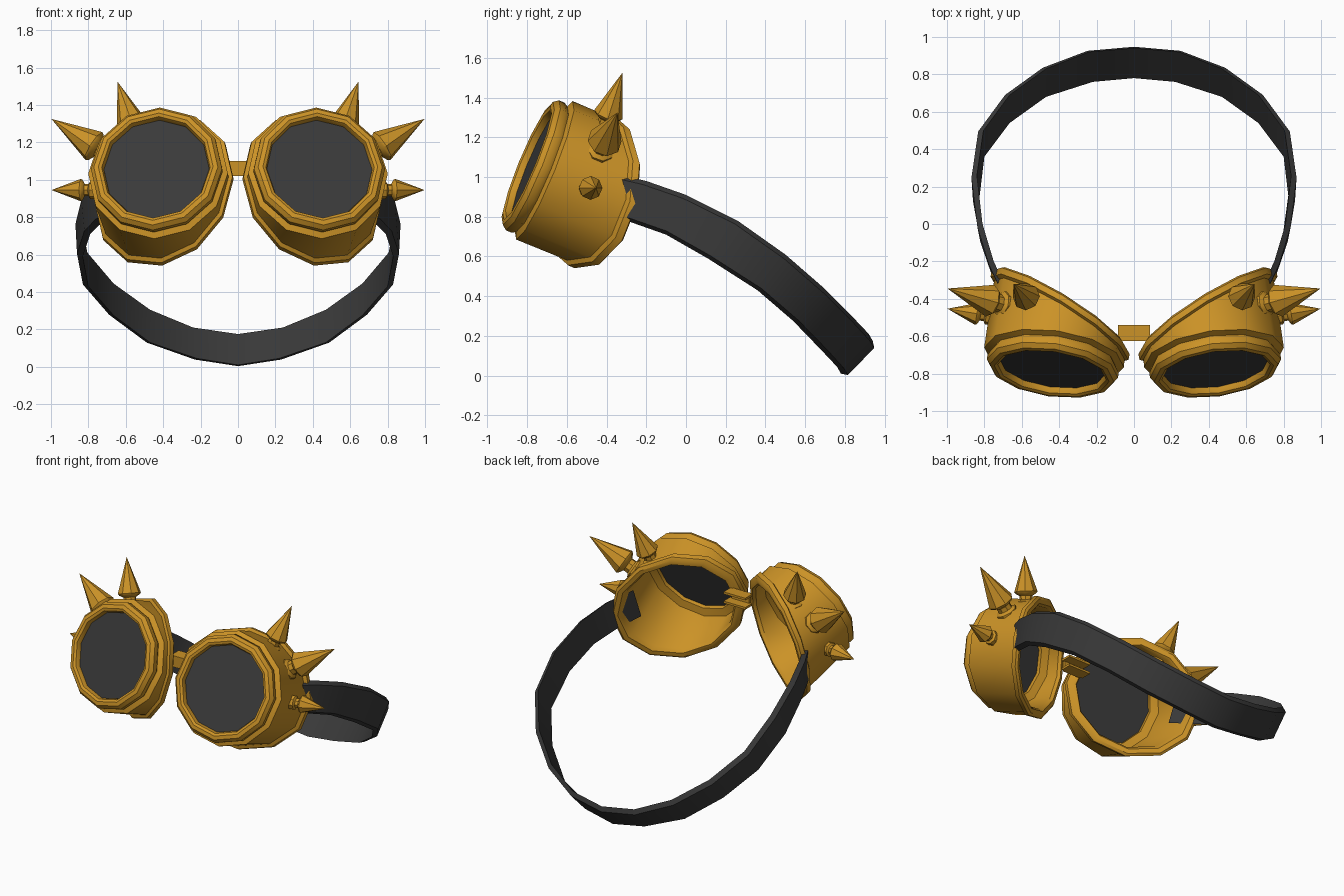
import bpy, bmesh, math
from mathutils import Vector

old = bpy.data.objects.get("Cube")
if old:
    bpy.data.objects.remove(old, do_unlink=True)


def material(name, color):
    m = bpy.data.materials.new(name)
    m.use_nodes = True
    m.diffuse_color = color
    m.node_tree.nodes["Principled BSDF"].inputs["Base Color"].default_value = color
    return m


BRASS = material("brass", (0.6, 0.29, 0.02, 1))
DARK = material("dark rubber", (0.042, 0.042, 0.042, 1))
SIDES = 12


def loft(name, rings, mat, wrap=False, side=1):
    """Skin a list of closed rings; cap the ends unless the rings wrap round."""
    bm = bmesh.new()
    rows = [[bm.verts.new((p.x * side, p.y, p.z)) for p in ring] for ring in rings]
    n = len(rows[0])
    pairs = list(zip(rows, rows[1:]))
    if wrap:
        pairs.append((rows[-1], rows[0]))
    else:
        bm.faces.new(rows[0])
        bm.faces.new(rows[-1])
    for a, b in pairs:
        for i in range(n):
            j = (i + 1) % n
            bm.faces.new((a[i], a[j], b[j], b[i]))
    bmesh.ops.remove_doubles(bm, verts=bm.verts, dist=0.0001)
    bmesh.ops.recalc_face_normals(bm, faces=bm.faces)
    mesh = bpy.data.meshes.new(name)
    bm.to_mesh(mesh)
    bm.free()
    mesh.materials.append(mat)
    ob = bpy.data.objects.new(name, mesh)
    bpy.context.collection.objects.link(ob)
    bpy.ops.object.select_all(action="DESELECT")
    ob.select_set(True)
    bpy.context.view_layer.objects.active = ob
    bpy.ops.object.shade_smooth_by_angle(angle=math.radians(35))
    return ob


# Eye cup frame: lens centre, backward axis and the slanted plane of the back edge
CENTER = Vector((0.44, -0.8, 1.07))
AXIS = Vector((-0.13, 0.915, -0.38)).normalized()
ACROSS = AXIS.cross(Vector((0, 0, 1))).normalized()
UP = ACROSS.cross(AXIS).normalized()
BACK_POINT = Vector((0.45, -0.41, 0.97))
BACK_NORMAL = Vector((-0.65, 1, -0.25))


def cup_ring(radius, depth, from_back=False):
    ring = []
    for i in range(SIDES):
        t = math.tau * i / SIDES
        p = CENTER + radius * (math.cos(t) * ACROSS + math.sin(t) * UP)
        d = depth
        if from_back:
            d += (BACK_POINT - p).dot(BACK_NORMAL) / AXIS.dot(BACK_NORMAL)
        ring.append(p + AXIS * d)
    return ring


# Radius and depth: front rim, groove, shoulder; then lip and inner wall from the back
FRONT = [(0.335, 0.1), (0.285, 0.08), (0.285, 0.03), (0.293, 0.008), (0.31, 0),
         (0.335, 0.005), (0.354, 0.03), (0.354, 0.06), (0.342, 0.08), (0.377, 0.095)]
REAR = [(0.375, -0.06), (0.396, -0.05), (0.398, -0.015), (0.38, 0), (0.35, 0), (0.335, -0.025)]

# Spikes: centre of the cone base, tip, base radius
SPIKES = {"top": ((0.575, -0.39, 1.315), (0.645, -0.32, 1.525), 0.075),
          "upper": ((0.77, -0.41, 1.18), (0.997, -0.345, 1.325), 0.088),
          "lower": ((0.84, -0.48, 0.945), (0.997, -0.453, 0.945), 0.06)}


def spike(name, base, tip, r, side):
    base, tip = Vector(base), Vector(tip)
    axis = (tip - base).normalized()
    a = axis.orthogonal().normalized()
    b = axis.cross(a)
    profile = [(0.8, -1.5), (0.8, -0.85), (0.55, -0.7), (0.55, -0.35), (0.9, -0.15), (1, 0)]
    rings = [(base + axis * h * r, k * r) for k, h in profile] + [(tip, 0)]
    loft(name, [[c + k * (math.cos(t) * a + math.sin(t) * b)
                 for t in (math.tau * i / 8 for i in range(8))]
                for c, k in rings], BRASS, side=side)


for side, label in ((1, "left"), (-1, "right")):
    rings = [cup_ring(r, d) for r, d in FRONT] + [cup_ring(r, d, True) for r, d in REAR]
    loft(label + "_eye_cup", rings, BRASS, wrap=True, side=side)
    loft(label + "_lens", [cup_ring(0.292, 0.04), cup_ring(0.292, 0.055)], DARK, side=side)
    for place, (base, tip, r) in SPIKES.items():
        spike(f"{label}_{place}_spike", base, tip, r, side)


# Nose bridge: a channel open towards the back
def box(name, x, y0, y1, z0, z1):
    loft(name, [[Vector((s, y, z)) for y, z in ((y0, z0), (y1, z0), (y1, z1), (y0, z1))]
                for s in (-x, x)], BRASS)


box("bridge_front", 0.07, -0.625, -0.605, 1.02, 1.1)
box("bridge_top", 0.085, -0.615, -0.54, 1.085, 1.1)
box("bridge_bottom", 0.085, -0.615, -0.54, 1.02, 1.035)

# Strap: upper and lower edge at each station, from the left cup to the back centre
HALF = [((0.67, -0.37, 1.02), (0.65, -0.43, 0.82)),
        ((0.75, -0.2, 0.98), (0.73, -0.27, 0.77)),
        ((0.81, 0, 0.91), (0.79, -0.1, 0.71)),
        ((0.84, 0.26, 0.78), (0.83, 0.11, 0.59)),
        ((0.805, 0.5, 0.61), (0.8, 0.36, 0.43)),
        ((0.665, 0.69, 0.445), (0.665, 0.54, 0.275)),
        ((0.47, 0.83, 0.305), (0.47, 0.68, 0.13)),
        ((0.24, 0.92, 0.21), (0.22, 0.76, 0.045)),
        ((0, 0.94, 0.175), (0, 0.78, 0.01))]
stations = [(Vector(u), Vector(l)) for u, l in HALF]
flip = Vector((-1, 1, 1))
stations += [(u * flip, l * flip) for u, l in reversed(stations[:-1])]
rings = []
for i, (u, l) in enumerate(stations):
    before = stations[max(i - 1, 0)]
    after = stations[min(i + 1, len(stations) - 1)]
    along = (after[0] + after[1] - before[0] - before[1]).normalized()
    wide = (u - l).normalized()
    out = wide.cross(along).normalized()
    if out.dot(Vector((u.x, u.y - 0.2, 0))) < 0:
        out = -out
    rings.append([l, u, u + out * 0.03 - wide * 0.02, l + out * 0.03 + wide * 0.02])
loft("head_strap", rings, DARK)
